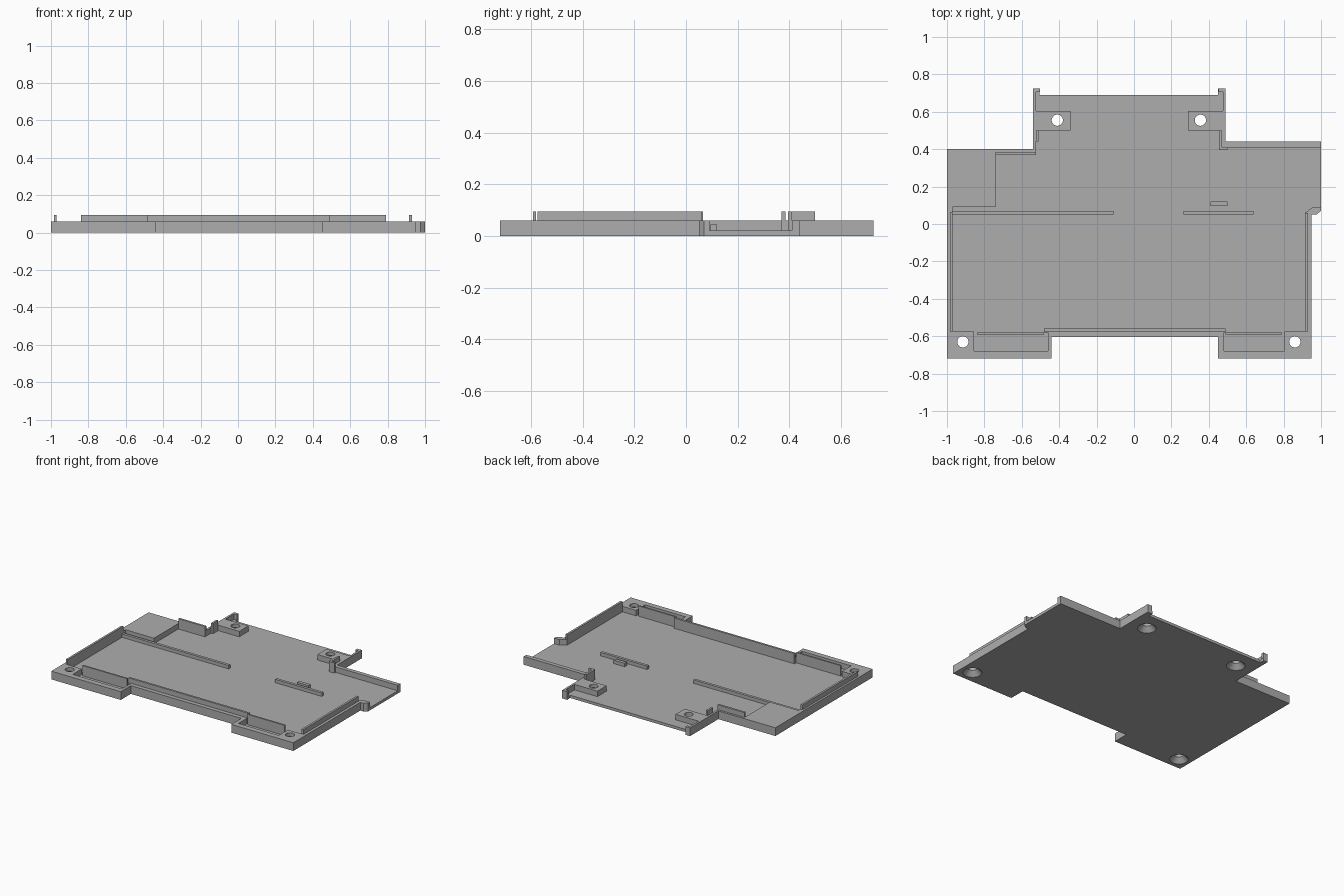
import bpy, bmesh, math

cube = bpy.data.objects.get("Cube")
if cube:
    bpy.data.objects.remove(cube, do_unlink=True)

grey = bpy.data.materials.new("mid_grey_plastic")
grey.use_nodes = True
grey.diffuse_color = (0.42, 0.42, 0.42, 1)
grey.node_tree.nodes["Principled BSDF"].inputs["Base Color"].default_value = grey.diffuse_color

FLOOR, RIM, LIP = 0.02, 0.06, 0.095


def finish(name, bm):
    bmesh.ops.recalc_face_normals(bm, faces=bm.faces)
    mesh = bpy.data.meshes.new(name)
    bm.to_mesh(mesh)
    bm.free()
    mesh.materials.append(grey)
    obj = bpy.data.objects.new(name, mesh)
    bpy.context.collection.objects.link(obj)
    return obj


def prism(name, outline, z0, z1):
    """Extrude a flat outline from z0 up to z1."""
    bm = bmesh.new()
    face = bm.faces.new([bm.verts.new((x, y, z0)) for x, y in outline])
    new = bmesh.ops.extrude_face_region(bm, geom=[face])["geom"]
    verts = [v for v in new if isinstance(v, bmesh.types.BMVert)]
    bmesh.ops.translate(bm, verts=verts, vec=(0, 0, z1 - z0))
    return finish(name, bm)


def box(name, x0, x1, y0, y1, z0, z1):
    return prism(name, [(x0, y0), (x1, y0), (x1, y1), (x0, y1)], z0, z1)


# Floor plate with side tab and two rear lugs
base = prism("base_plate", [
    (-1, -.72), (-.44, -.72), (-.44, -.605), (.45, -.605), (.45, -.72), (.95, -.72),
    (.95, .05), (.975, .05), (1, .07), (1, .44), (.49, .44), (.49, .725), (.45, .725),
    (.45, .69), (-.505, .69), (-.505, .725), (-.54, .725), (-.54, .4), (-1, .4)], 0, FLOOR)

# Raised rim around the front half, with two open pockets
rim = prism("front_rim", [
    (-1, .09), (-1, -.72), (-.44, -.72), (-.44, -.605), (.45, -.605), (.45, -.72),
    (.95, -.72), (.95, .05), (.975, .05), (1, .07), (1, .09), (.955, .09), (.915, .06),
    (.915, -.575), (.805, -.575), (.805, -.68), (.48, -.68), (.48, -.58), (.49, -.58),
    (.49, -.56), (-.48, -.56), (-.48, -.58), (-.46, -.58), (-.46, -.68), (-.855, -.68),
    (-.855, -.575), (-.97, -.575), (-.97, .09)], FLOOR, RIM)

# Raised rear blocks and walls
prism("rear_right_block", [
    (-1, .09), (-.74, .09), (-.74, .385), (-.525, .385), (-.525, .5), (-.54, .5),
    (-.54, .4), (-1, .4)], FLOOR, RIM)
prism("rear_left_wall", [
    (1, .44), (1, .41), (.47, .41), (.47, .5), (.49, .5), (.49, .44)], FLOOR, RIM)

# Rear hooks at both corners
for side, edge, s in (("right", -.54, 1), ("left", .49, -1)):
    prism("rear_hook_" + side, [
        (edge, .605), (edge, .725), (edge + s * .037, .725), (edge + s * .037, .705),
        (edge + s * .015, .705), (edge + s * .015, .605)], FLOOR, RIM)

# Screw pads
pads = [box("screw_pad_right", -.54, -.34, .5, .605, FLOOR, RIM),
        box("screw_pad_left", .29, .49, .5, .605, FLOOR, RIM)]

# Thin locating lips
box("front_lip_middle", -.48, .49, -.575, -.56, RIM, LIP)
box("front_lip_right", -.84, -.48, -.592, -.58, FLOOR, LIP)
box("front_lip_left", .49, .79, -.592, -.58, FLOOR, LIP)
box("side_lip_right", -.985, -.97, -.575, .065, RIM, LIP)
box("side_lip_left", .915, .93, -.575, .06, RIM, LIP)
box("rear_lip_right", -.74, -.525, .37, .385, FLOOR, LIP)
box("rear_post_right", -.525, -.51, .44, .5, FLOOR, LIP)
prism("rear_post_left", [
    (.455, .395), (.5, .395), (.5, .41), (.47, .41), (.47, .5), (.455, .5)], FLOOR, LIP)

# Floor ribs
box("floor_rib_right", -.97, -.11, .05, .07, FLOOR, .045)
box("floor_rib_left", .265, .64, .05, .07, FLOOR, .045)
box("floor_rib_small", .41, .5, .095, .12, FLOOR, .045)

# Countersunk screw holes
SIDES = 40
bm = bmesh.new()
for cx, cy in ((-.915, -.63), (.86, -.63), (-.41, .555), (.355, .555)):
    rings = []
    for r, z in ((.062, -.02), (.062, 0.001), (.03, .035), (.03, .1)):
        rings.append([bm.verts.new((cx + r * math.cos(math.tau * i / SIDES),
                                    cy + r * math.sin(math.tau * i / SIDES), z))
                      for i in range(SIDES)])
    for low, high in zip(rings, rings[1:]):
        for i in range(SIDES):
            j = (i + 1) % SIDES
            bm.faces.new((low[i], low[j], high[j], high[i]))
    bm.faces.new(rings[0][::-1])
    bm.faces.new(rings[-1])
cutter = finish("screw_hole_cutter", bm)
cutter.hide_render = True
cutter.hide_set(True)

for obj in [base, rim] + pads:
    mod = obj.modifiers.new("screw_holes", "BOOLEAN")
    mod.operation = "DIFFERENCE"
    mod.solver = "EXACT"
    mod.object = cutter
    bpy.ops.object.select_all(action="DESELECT")
    bpy.context.view_layer.objects.active = obj
    obj.select_set(True)
    bpy.ops.object.modifier_apply(modifier=mod.name)
    bpy.ops.object.shade_smooth_by_angle(angle=math.radians(25))
bpy.data.objects.remove(cutter, do_unlink=True)
